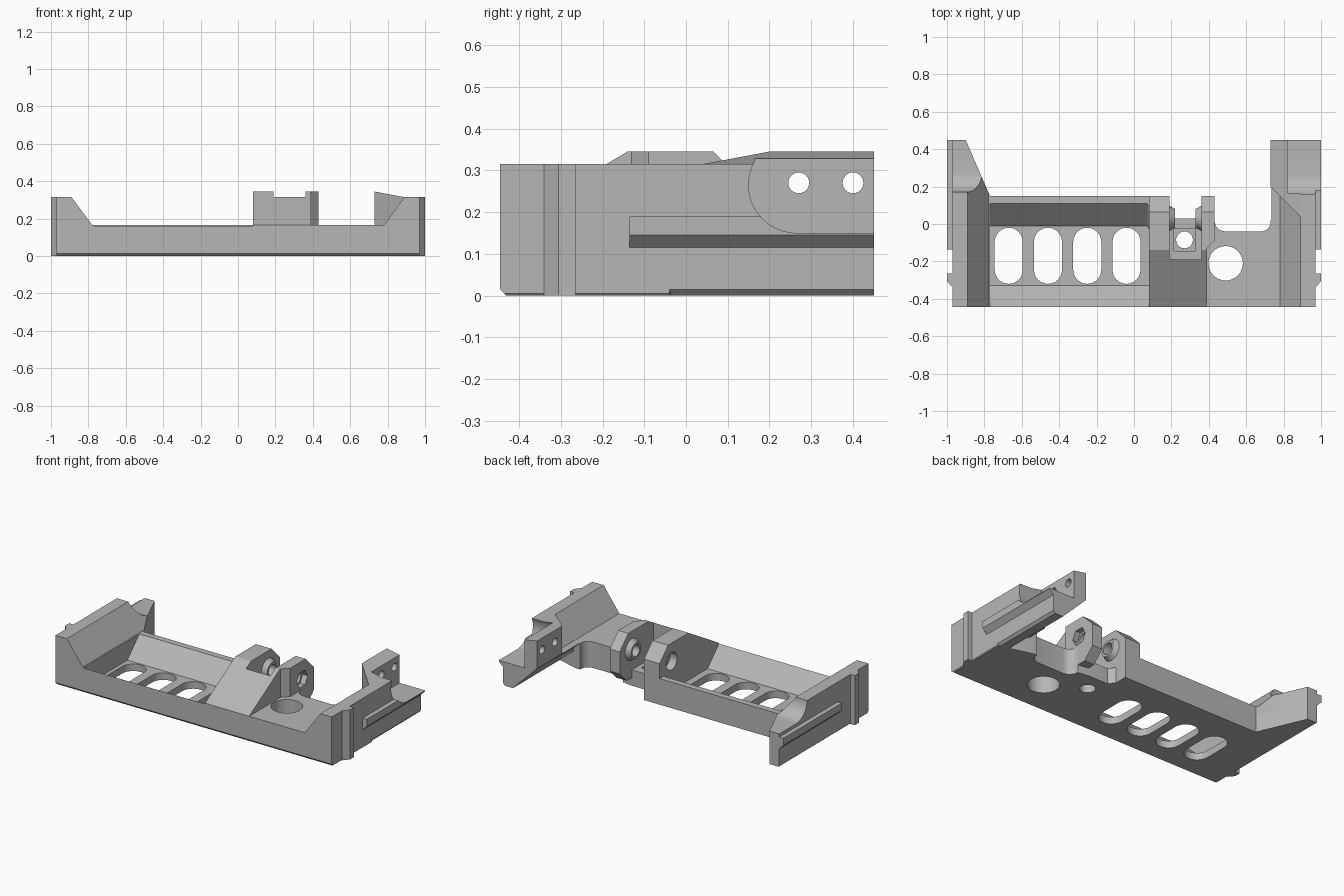
import bpy, bmesh
from math import cos, sin, pi, radians

cube = bpy.data.objects.get("Cube")
if cube:
    bpy.data.objects.remove(cube, do_unlink=True)

grey = bpy.data.materials.new("plain_grey")
grey.use_nodes = True
grey.diffuse_color = (0.47, 0.47, 0.47, 1)
grey.node_tree.nodes["Principled BSDF"].inputs["Base Color"].default_value = grey.diffuse_color
parts = []


def place(axis, u, v, d):
    return {"x": (d, u, v), "y": (u, d, v), "z": (u, v, d)}[axis]


def finish(bm, name, keep=True):
    bmesh.ops.recalc_face_normals(bm, faces=bm.faces)
    mesh = bpy.data.meshes.new(name)
    bm.to_mesh(mesh)
    bm.free()
    obj = bpy.data.objects.new(name, mesh)
    bpy.context.collection.objects.link(obj)
    mesh.materials.append(grey)
    if keep:
        parts.append(obj)
    else:
        obj.hide_render = True
    return obj


def prism(name, pts, axis, a, b, keep=True, top=None, bevel=None, width=0.0, segments=1):
    """Extrude a profile along an axis; optionally taper the far end or bevel chosen edges."""
    bm = bmesh.new()
    lo = [bm.verts.new(place(axis, u, v, a)) for u, v in pts]
    hi = [bm.verts.new(place(axis, u, v, b)) for u, v in (top or pts)]
    bm.faces.new(lo)
    bm.faces.new(hi)
    for i in range(len(pts)):
        j = (i + 1) % len(pts)
        bm.faces.new((lo[i], lo[j], hi[j], hi[i]))
    if bevel:
        bmesh.ops.recalc_face_normals(bm, faces=bm.faces)
        edges = [e for e in bm.edges if all(bevel(v.co) for v in e.verts)]
        bmesh.ops.bevel(bm, geom=edges, offset=width, segments=segments,
                        affect="EDGES", profile=0.5, clamp_overlap=True)
    return finish(bm, name, keep)


def arc(u, v, r, start, end, n):
    angles = [radians(start + (end - start) * i / n) for i in range(n + 1)]
    return [(u + r * cos(t), v + r * sin(t)) for t in angles]


def circle(u, v, r, n=32):
    return arc(u, v, r, 0, 360, n)[:-1]


def cut(targets, *args):
    """Subtract a prism from each target, then remove the cutter."""
    tool = prism("cutter", *args[:4], keep=False, **(args[4] if len(args) > 4 else {}))
    for obj in targets:
        mod = obj.modifiers.new("cut", "BOOLEAN")
        mod.operation = "DIFFERENCE"
        mod.solver = "EXACT"
        mod.object = tool
        bpy.context.view_layer.objects.active = obj
        bpy.ops.object.modifier_apply(modifier=mod.name)
    bpy.data.objects.remove(tool, do_unlink=True)


def box(u0, v0, u1, v1):
    return [(u0, v0), (u1, v0), (u1, v1), (u0, v1)]


# Base tray, chamfered along the bottom front edge and both sides
outline = [(-.97, -.445), (.97, -.445), (.97, -.04), (.76, .02), (.73, .02)]
outline += arc(.68, .01, .05, 0, -90, 6)
outline += arc(.49, .02, .06, -90, -180, 6)
outline += [(.36, .03), (.22, .03), (.19, .07), (.19, .15), (-.77, .15), (-.9, .45), (-.97, .45)]
base = prism("base_tray", outline, "z", 0, .165)
for side in (-1, 1):
    cut([base], [(side * .955, -.01), (side * .99, .025), (side * .99, -.01)], "y", -.6, .6)
cut([base], [(-.46, .03), (-.42, -.01), (-.46, -.01)], "x", -1.1, 1.1)

# Sloped trough with slots through its floor
cut([base], [(-.33, .045), (-.01, .045), (.11, .165), (.12, .2), (-.46, .2), (-.445, .16)],
    "x", -.77, .08,
    {"bevel": lambda c: c.x > .07 and c.y > -.02 and c.z < .17, "width": .05, "segments": 6})
for x in (-.67, -.46, -.25, -.04):
    slot = arc(x, -.095, .075, 0, 180, 12) + arc(x, -.245, .075, 180, 360, 12)
    cut([base], slot, "z", -.1, .1)
cut([base], circle(.49, -.21, .092, 40), "z", -.1, .3)

# Left end wall, low and scooped toward the back
left_wall = prism("left_end_wall", [(-.97, .1), (-.97, .315), (-.89, .315), (-.775, .16), (-.775, .1)],
                  "y", -.445, .45)
cut([left_wall], [(-.9, .45), (-.77, .15), (-.5, .15), (-.5, .6), (-.9, .6)], "z", -.1, .5)
left_rail_profile = [(-.96, .105), (-.97, .115), (-1, .145), (-1, .19), (-.96, .19)]
left_rail = prism("left_rail", left_rail_profile, "y", -.135, .45)
scoop = arc(.28, .32, .11, 180, 270, 12) + [(.6, .21), (.6, .5), (.17, .5)]
cut([left_wall], scoop, "x", -1.1, -.6)

# Right end wall and the bracket wing behind it
right_wall = prism("right_end_wall", [(.97, .1), (.97, .315), (.89, .315), (.78, .165), (.78, .1)],
                   "y", -.445, .15)
wing = prism("bracket_wing", [(.97, .015), (.955, 0), (.9, 0), (.73, .17), (.73, .345), (.89, .315), (.97, .315)],
             "y", -.05, .45)
cut([wing], [(.6, .33), (.89, .04), (.89, -.2), (.6, -.2)], "z", .165, .5)
right_rail = prism("right_rail", [(-u, v) for u, v in left_rail_profile], "y", -.135, .45)
shelf = arc(.265, .265, .115, 150, 270, 16) + [(.6, .15), (.6, .5), (.165, .5)]
cut([wing, right_rail], shelf, "x", .82, 1.1)
for y in (.27, .40):
    cut([wing], circle(y, .27, .025, 24), "x", .6, .9)

# Upright ribs on both ends
for side, label in ((-1, "left"), (1, "right")):
    rib = [(side * u, v) for u, v in ((.96, -.34), (.97, -.34), (1, -.305), (1, -.265), (.96, -.265))]
    prism(label + "_rib", rib, "z", 0, .315)

# Ramp leading up to the hinge
ramp = prism("hinge_ramp", [(-.445, .16), (-.445, .165), (-.14, .345), (-.13, .345), (-.13, .16)],
             "x", .08, .39)
cut([base, ramp], box(.19, -.19, .36, .2), "z", .1, .5)
cut([base], circle(.27, -.085, .045, 24), "z", -.1, .3)
cut([base], box(.21, -.145, .33, -.025), "z", .075, .3)

# Hinge ears with inner bosses and a pin hole
AXIS_Y, AXIS_Z = .03, .23
left_ear = prism("left_ear", [(-.14, .1), (-.14, .345), (.065, .345), (.15, .26), (.15, .1)],
                 "x", .08, .19)
right_ear = prism("right_ear", [(-.13, .05), (-.13, .345), (.065, .345), (.15, .26), (.15, .12), (.08, .05)],
                  "x", .36, .43, bevel=lambda c: c.x > .42 and c.y < -.12, width=.04)
wide, narrow = circle(AXIS_Y, AXIS_Z, .07), circle(AXIS_Y, AXIS_Z, .05)
left_boss = prism("left_boss", wide, "x", .185, .22, top=narrow)
right_boss = prism("right_boss", wide, "x", .365, .33, top=narrow)
cut([left_ear, right_ear, left_boss, right_boss], circle(AXIS_Y, AXIS_Z, .036, 24), "x", 0, .5)
cut([left_ear], circle(AXIS_Y, AXIS_Z, .055), "x", .05, .13)
cut([right_ear], circle(AXIS_Y, AXIS_Z, .055, 6), "x", .395, .5)

# Smooth the round surfaces, keep the hard edges
bpy.ops.object.select_all(action="DESELECT")
for obj in parts:
    obj.select_set(True)
bpy.context.view_layer.objects.active = base
bpy.ops.object.shade_smooth_by_angle(angle=radians(25))
